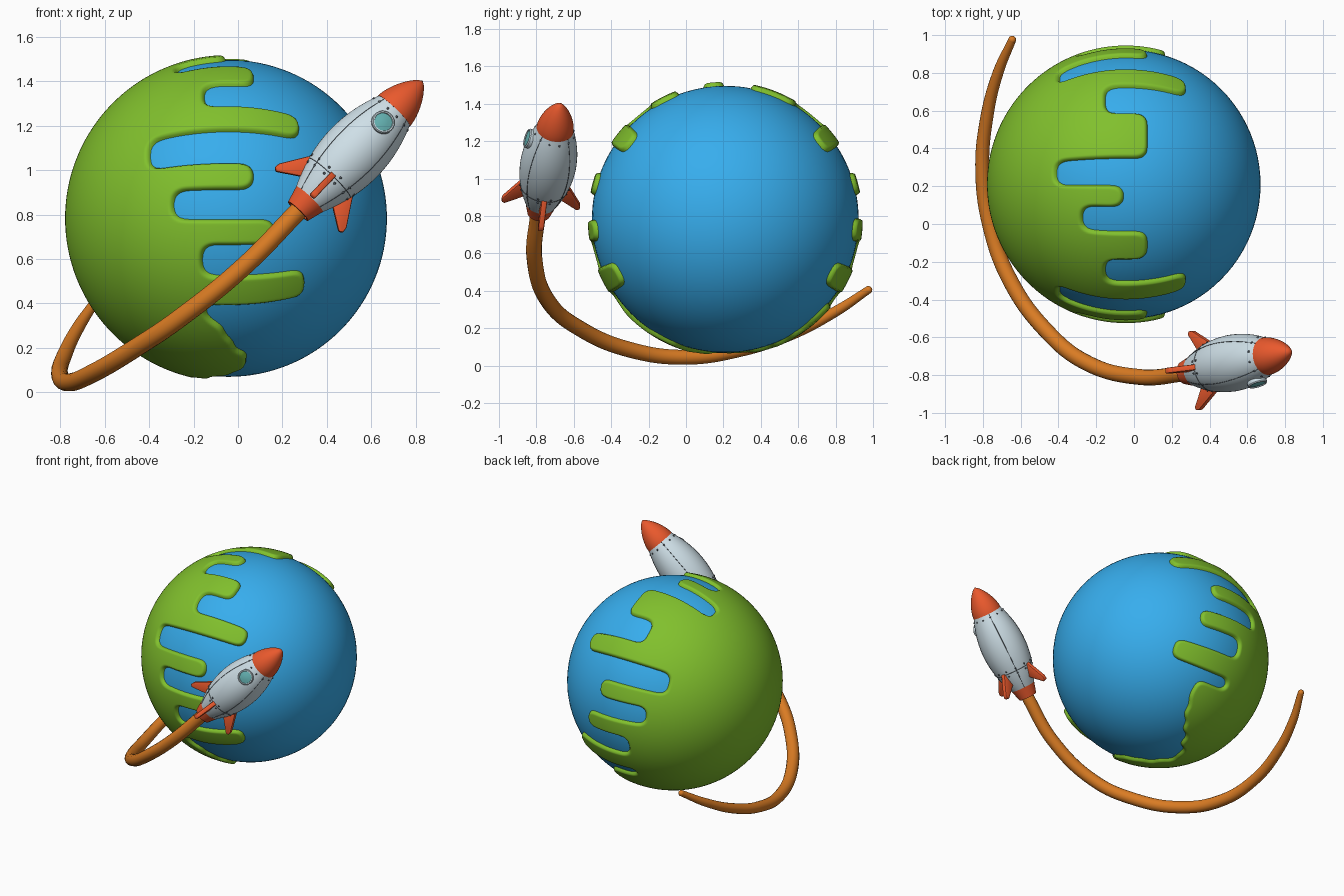
import bpy, bmesh, math
from mathutils import Vector, Matrix

if "Cube" in bpy.data.objects:
    bpy.data.objects.remove(bpy.data.objects["Cube"])

def mat(name, c):
    m = bpy.data.materials.new(name)
    m.diffuse_color = (*c, 1)
    m.use_nodes = True
    m.node_tree.nodes["Principled BSDF"].inputs["Base Color"].default_value = m.diffuse_color
    return m

BLUE = mat("ocean_blue", (.038, .42, .85))
GREEN = mat("land_green", (.22, .53, .026))
ORANGE = mat("trail_orange", (.70, .20, .017))
RED = mat("rocket_red", (.82, .10, .026))
WHITE = mat("rocket_white", (.62, .74, .80))
TEAL = mat("window_glass", (.13, .45, .45))
DARK = mat("rivet_grey", (.09, .11, .13))

def finish(name, bm, m, matrix=None, angle=None):
    me = bpy.data.meshes.new(name)
    bm.to_mesh(me)
    bm.free()
    ob = bpy.data.objects.new(name, me)
    bpy.context.collection.objects.link(ob)
    me.materials.append(m)
    if matrix:
        ob.matrix_world = matrix
    if angle is None:
        me.shade_smooth()
    else:
        bpy.context.view_layer.objects.active = ob
        bpy.ops.object.select_all(action='DESELECT')
        ob.select_set(True)
        bpy.ops.object.shade_smooth_by_angle(angle=math.radians(angle))
    return ob

# Ocean sphere
C = Vector((-.043, .21, .783))
R_SEA, R_LAND, R_HIDDEN = .713, .735, .69
bm = bmesh.new()
bmesh.ops.create_uvsphere(bm, u_segments=96, v_segments=64, radius=R_SEA)
finish("ocean", bm, BLUE, Matrix.Translation(C))

# Land: (start angle around x axis, x where the land ends), 0 = front, 90 = top
COAST = [(-90, -.2), (-84, -.12), (-76, -.03), (-70, .04), (-60, .05), (-56, -.02), (-48, -.06),
         (-41, -.13), (-37, -.16), (-33, .31), (-21, -.165), (-9.5, .17), (0, -.295), (10.5, .075),
         (20.5, -.40), (33, .285), (44.5, -.15), (56.5, .075), (69.5, -.28), (80.5, -.05),
         (90, -.42), (101, .075), (121.5, -.15), (135.5, .285), (147, -.4), (159.5, .075),
         (169.5, -.295), (180, .17), (189.5, -.165), (201, .31), (213, -.15), (219, .08),
         (232, .05), (242, -.02), (250, -.1), (260, -.18)]
N, ROWS, CAP = 540, 104, 24
TH1, TH2 = math.acos(.47 / R_LAND), math.acos(-.41 / R_LAND)
band = [TH1 + (TH2 - TH1) * i / (ROWS - 1) for i in range(ROWS)]
phis = [-90 + 360 * j / N for j in range(N)]
edge = []
for p in phis:
    x = [e for a, e in COAST if a <= p][-1]
    edge.append(math.acos(-(x - C.x) / R_LAND))
mask = [[1.0 if t < e else 0.0 for e in edge] for t in band]
# Blurring the mask rounds the fingers and bays of the coast
K = 3
W = 2 * K + 1
for _ in range(3):
    mask = [[sum(row[(j + k) % N] for k in range(-K, K + 1)) / W for j in range(N)] for row in mask]
    rows = [mask[0]] * K + mask + [mask[-1]] * K
    mask = [[sum(c) / W for c in zip(*rows[i:i + W])] for i in range(ROWS)]
thetas = [TH1 * i / CAP for i in range(1, CAP)] + band
mask = [[1.0] * N for _ in range(CAP - 1)] + mask
bm = bmesh.new()
grid = []
for t, row in zip(thetas, mask):
    ring = []
    for p, m in zip(phis, row):
        k = min(1, max(0, (m - .4) / .3))
        r = R_HIDDEN + (R_LAND - R_HIDDEN) * math.sin(k * math.pi / 2)
        a = math.radians(p)
        ring.append(bm.verts.new((-r * math.cos(t), -r * math.sin(t) * math.cos(a),
                                  r * math.sin(t) * math.sin(a))))
    grid.append(ring)
pole = bm.verts.new((-R_LAND, 0, 0))
for j in range(N):
    n = (j + 1) % N
    bm.faces.new((pole, grid[0][j], grid[0][n]))
    for i in range(len(grid) - 1):
        if max(mask[i][j], mask[i + 1][j], mask[i][n], mask[i + 1][n]) > .3:
            bm.faces.new((grid[i][j], grid[i + 1][j], grid[i + 1][n], grid[i][n]))
bmesh.ops.delete(bm, geom=[v for v in bm.verts if not v.link_faces], context='VERTS')
finish("land", bm, GREEN, Matrix.Translation(C))

def tube(name, pts, radius, m, matrix=None, res=6):
    cu = bpy.data.curves.new(name, 'CURVE')
    cu.dimensions = '3D'
    cu.bevel_depth, cu.bevel_resolution, cu.resolution_u = radius, res, 12
    cu.use_fill_caps = True
    sp = cu.splines.new('BEZIER')
    sp.bezier_points.add(len(pts) - 1)
    for b, p in zip(sp.bezier_points, pts):
        b.co, b.radius = p[:3], p[3]
        b.handle_left_type = b.handle_right_type = 'AUTO'
    ob = bpy.data.objects.new(name, cu)
    bpy.context.collection.objects.link(ob)
    if matrix:
        ob.matrix_world = matrix
    cu.materials.append(m)
    bpy.ops.object.select_all(action='DESELECT')
    bpy.context.view_layer.objects.active = ob
    ob.select_set(True)
    bpy.ops.object.convert(target='MESH')

# Exhaust trail with a rounded tail
TRAIL = [(-.645, .975, .405, .5), (-.72, .80, .29, .68), (-.78, .56, .17, .82), (-.803, .29, .085, .9),
         (-.765, 0, .045, .96), (-.655, -.3, .085, 1), (-.46, -.57, .20, 1), (-.26, -.73, .335, 1),
         (.03, -.81, .57, 1), (.28, -.79, .825, 1)]
tube("trail", TRAIL, .042, ORANGE)
bm = bmesh.new()
bmesh.ops.create_uvsphere(bm, u_segments=20, v_segments=12, radius=.021)
finish("trail_tip", bm, ORANGE, Matrix.Translation(TRAIL[0][:3]))

# Rocket frame: local z runs from nozzle to nose, local x points to the window
B = Vector((.27, -.787, .815))
A = (Vector((.825, -.675, 1.395)) - B).normalized()
V = Vector((0, -1, 0))
V = (V - A * V.dot(A)).normalized()
U = A.cross(V)
FRAME = Matrix.Translation(B) @ Matrix((V, U, A)).transposed().to_4x4()

def lathe(name, prof, m, matrix=FRAME, angle=35, seg=48):
    bm = bmesh.new()
    vs = [bm.verts.new((r, 0, z)) for r, z in prof]
    es = [bm.edges.new(e) for e in zip(vs, vs[1:])]
    bmesh.ops.spin(bm, geom=vs + es, axis=(0, 0, 1), cent=(0, 0, 0), angle=math.tau, steps=seg)
    bmesh.ops.remove_doubles(bm, verts=bm.verts, dist=1e-5)
    bmesh.ops.recalc_face_normals(bm, faces=bm.faces)
    return finish(name, bm, m, matrix, angle)

def body_r(s):
    return .15 * (1 - ((s - .37) / .44) ** 2)

S0, S1 = .075, .63
steps = [S0 + (S1 - S0) * i / 24 for i in range(25)]
lathe("rocket_body", [(0, S0)] + [(body_r(s), s) for s in steps] + [(0, S1)], WHITE)
nose = [(.1 * (1 - (i / 14) ** 1.6) ** .75, S1 + .19 * i / 14) for i in range(15)]
lathe("nose_cone", [(0, S1)] + nose, RED)
lathe("nozzle", [(0, .01), (.05, .01), (.05, 0), (.062, 0), (.084, .08), (.078, .085), (0, .085)], RED)

# Four fins
FIN = [(.10, .235), (.135, .215), (.21, .095), (.212, .07), (.195, .06), (.08, .135)]
for i in range(4):
    bm = bmesh.new()
    f = bm.faces.new([bm.verts.new((r, -.015, s)) for r, s in FIN])
    ext = bmesh.ops.extrude_face_region(bm, geom=[f])
    bmesh.ops.translate(bm, vec=(0, .03, 0), verts=[g for g in ext["geom"] if isinstance(g, bmesh.types.BMVert)])
    bmesh.ops.recalc_face_normals(bm, faces=bm.faces)
    bmesh.ops.bevel(bm, geom=list(bm.edges), offset=.006, segments=2, affect='EDGES', profile=.5)
    finish(f"fin_{i + 1}", bm, RED, FRAME @ Matrix.Rotation(i * math.pi / 2, 4, 'Z'), 35)

# Round window, facing along local x
WS = .54
slope = math.atan(2 * .15 * (WS - .37) / .44 ** 2)
WIN = FRAME @ Matrix.Translation((body_r(WS), 0, WS)) @ Matrix.Rotation(math.pi / 2 - slope, 4, 'Y')
lathe("window_frame", [(0, -.03), (.052, -.03), (.053, .008), (.049, .014), (.043, .014), (.041, .008), (0, .008)],
      WHITE, WIN)
lathe("window_glass", [(0, .016), (.02, .014), (.042, .009), (.042, 0)], TEAL, WIN)

# Rivet rows and panel seams
bm = bmesh.new()
for s in (.19, .225, .605):
    for i in range(12):
        a = math.tau * (i + .5) / 12
        p = (body_r(s) * math.cos(a), body_r(s) * math.sin(a), s)
        bmesh.ops.create_icosphere(bm, subdivisions=1, radius=.0065, matrix=Matrix.Translation(p))
finish("rivets", bm, DARK, FRAME)
for i in range(4):
    a = math.pi / 4 + i * math.pi / 2
    pts = [(body_r(s) * math.cos(a), body_r(s) * math.sin(a), s, 1) for s in steps[::4]]
    tube(f"seam_{i + 1}", pts, .0018, DARK, FRAME, 1)
r = body_r(.207)
lathe("seam_ring", [(r, .205), (r + .0015, .207), (r, .209)], DARK)
